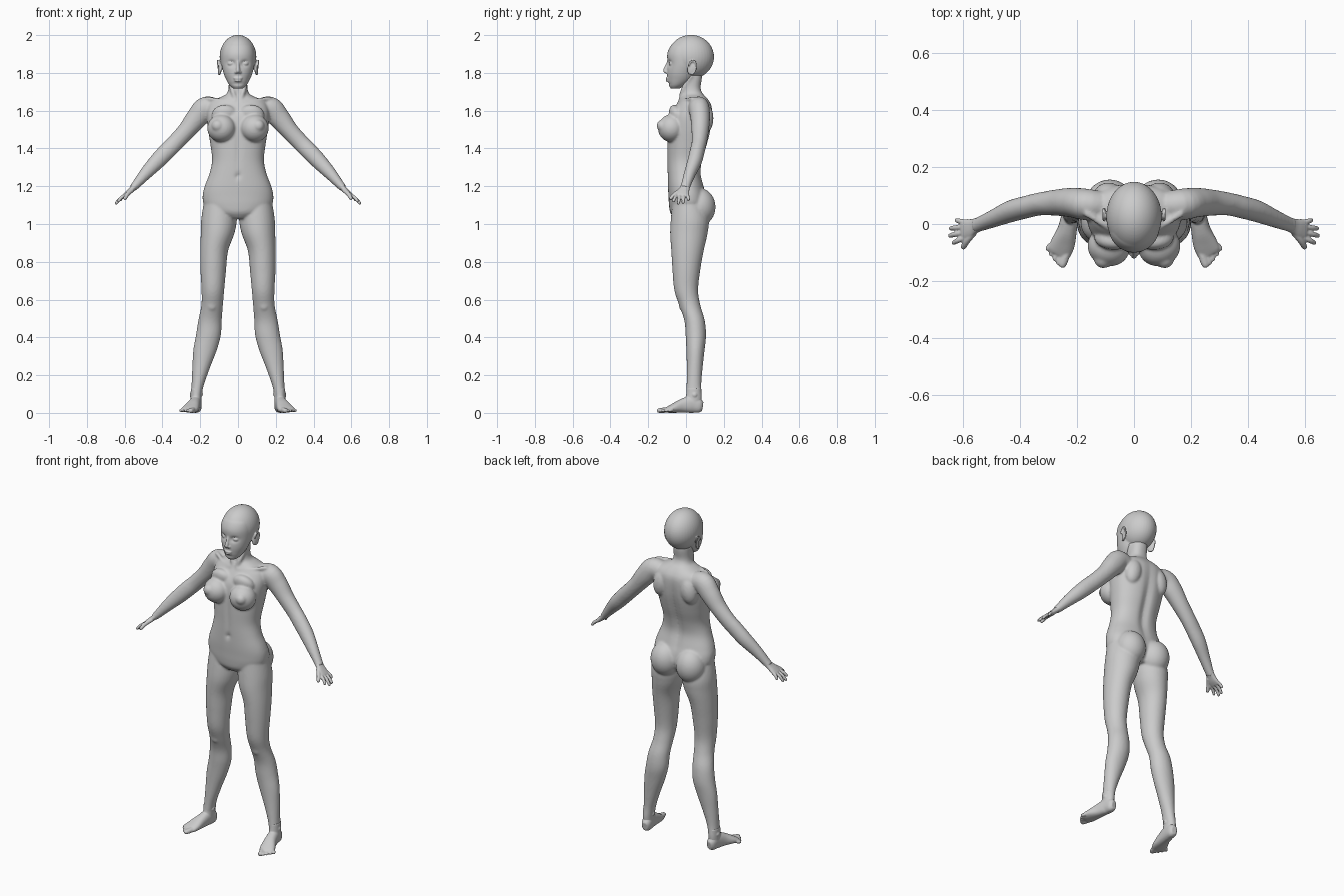
import bpy, bmesh, math
from mathutils import Vector, Matrix

X, Y, Z = Vector((1, 0, 0)), Vector((0, 1, 0)), Vector((0, 0, 1))


def smooth_path(rings, steps):
    """Catmull-Rom interpolation of (x, y, z, a, b) rings."""
    pts = [Vector(r) for r in rings]
    out = []
    for i in range(len(pts) - 1):
        p0, p1, p2, p3 = pts[max(i - 1, 0)], pts[i], pts[i + 1], pts[min(i + 2, len(pts) - 1)]
        for s in range(steps):
            t = s / steps
            out.append(0.5 * (2 * p1 + (p2 - p0) * t + (2 * p0 - 5 * p1 + 4 * p2 - p3) * t * t
                              + (3 * p1 - p0 - 3 * p2 + p3) * t ** 3))
    return out + [pts[-1]]


def loft(bm, rings, side=X, level=False, n=32, steps=5, power=2.0, mirror=False):
    """Tube through rings; a = radius along side, b = radius across it."""
    path = smooth_path(rings, steps)
    cen = [Vector(p[:3]) for p in path]
    for sx in ((1, -1) if mirror else (1,)):
        loops = []
        for i, p in enumerate(path):
            t = Z if level else (cen[min(i + 1, len(cen) - 1)] - cen[max(i - 1, 0)]).normalized()
            u = (side - t * side.dot(t)).normalized()
            w = t.cross(u)
            loop = []
            for k in range(n):
                c, s = math.cos(math.tau * k / n), math.sin(math.tau * k / n)
                q = cen[i] + u * math.copysign(abs(c) ** (2 / power), c) * p[3] \
                    + w * math.copysign(abs(s) ** (2 / power), s) * p[4]
                loop.append(bm.verts.new((q.x * sx, q.y, q.z)))
            loops.append(loop)
        for l0, l1 in zip(loops, loops[1:]):
            for k in range(n):
                bm.faces.new((l0[k], l0[(k + 1) % n], l1[(k + 1) % n], l1[k]))
        bm.faces.new(loops[0])
        bm.faces.new(loops[-1])


def ball(bm, c, r, tilt=(0, 0, 0), mirror=False):
    """Ellipsoid, optionally repeated on the other side."""
    for sx in ((1, -1) if mirror else (1,)):
        m = Matrix.Translation(c)
        for ang, ax in zip(tilt, 'XYZ'):
            m = m @ Matrix.Rotation(ang, 4, ax)
        m = Matrix.Diagonal((sx, 1, 1, 1)) @ m @ Matrix.Diagonal((*r, 1))
        bmesh.ops.create_uvsphere(bm, u_segments=40, v_segments=28, radius=1, matrix=m)


def finish(bm, name, voxel, iterations):
    """Fuse overlapping volumes into one smooth skin."""
    bmesh.ops.recalc_face_normals(bm, faces=bm.faces)
    me = bpy.data.meshes.new(name)
    bm.to_mesh(me)
    bm.free()
    ob = bpy.data.objects.new(name, me)
    bpy.context.collection.objects.link(ob)
    r = ob.modifiers.new("fuse", 'REMESH')
    r.mode, r.voxel_size, r.use_smooth_shade = 'VOXEL', voxel, True
    s = ob.modifiers.new("soften", 'SMOOTH')
    s.factor, s.iterations = 0.5, iterations
    return ob


def g(d, w):
    return math.exp(-(d / w) ** 2)


# --- body: torso and neck
bm = bmesh.new()
torso = [  # z, front y, back y, half width
    (1.03, -.06, .08, .07), (1.06, -.083, .10, .14), (1.10, -.09, .115, .18), (1.15, -.093, .11, .187),
    (1.20, -.096, .095, .176), (1.27, -.098, .08, .15), (1.34, -.099, .09, .137), (1.42, -.10, .114, .146),
    (1.50, -.098, .133, .158), (1.57, -.086, .140, .165), (1.62, -.058, .138, .16), (1.65, -.04, .125, .14),
    (1.675, -.028, .105, .085), (1.69, -.022, .09, .06), (1.72, -.02, .078, .05), (1.78, -.022, .085, .049),
    (1.83, -.02, .08, .045)]
loft(bm, [(0, (f + b) / 2, z, w, (b - f) / 2) for z, f, b, w in torso], level=True, n=64, power=2.25)
for v in bm.verts:
    x, y, z = v.co
    if y > .03:      # spine furrow
        v.co.y -= .016 * g(x, .025) * g(z - 1.38, .2)
    elif y < 0:      # midline and navel
        v.co.y += .006 * g(x, .014) * g(z - 1.4, .13) + .012 * g(x, .012) * g(z - 1.255, .014)
# chest, buttocks, shoulder blades, collar bones
ball(bm, (.088, -.078, 1.507), (.075, .07, .073), (0, 0, .25), True)
ball(bm, (.108, -.125, 1.52), (.032, .03, .032), (0, 0, .25), True)
ball(bm, (.07, -.045, 1.575), (.07, .04, .06), (.5, 0, 0), True)
ball(bm, (.085, .07, 1.09), (.086, .086, .1), mirror=True)
ball(bm, (.09, .10, 1.56), (.05, .045, .08), (0, -.2, 0), True)
loft(bm, [(.015, -.034, 1.645, .012, .012), (.08, -.016, 1.652, .01, .01), (.17, .04, 1.665, .012, .012)],
     side=Z, n=12, mirror=True)
# neck muscles
loft(bm, [(.012, -.03, 1.655, .01, .01), (.03, -.015, 1.71, .013, .013), (.045, .03, 1.79, .014, .014)],
     n=12, mirror=True)
# --- legs
loft(bm, [(.095, .01, 1.13, .083, .08), (.1, .02, 1.03, .094, .1), (.108, .015, .95, .089, .099),
          (.126, .008, .86, .074, .086), (.131, .002, .76, .068, .074), (.133, .001, .65, .06, .063),
          (.137, .02, .57, .057, .056), (.148, .045, .49, .062, .054), (.157, .052, .41, .066, .054),
          (.175, .05, .33, .062, .048), (.195, .046, .24, .047, .042), (.213, .042, .15, .033, .039),
          (.221, .042, .09, .029, .042), (.222, .04, .04, .028, .04)], level=True, mirror=True)
ball(bm, (.138, -.01, .575), (.032, .028, .042), mirror=True)
# --- arms
loft(bm, [(.09, .06, 1.60, .05, .05), (.165, .068, 1.614, .055, .062), (.215, .075, 1.565, .052, .058),
          (.27, .075, 1.497, .046, .048), (.33, .07, 1.432, .040, .045), (.375, .06, 1.387, .039, .045),
          (.43, .045, 1.33, .038, .042), (.49, .02, 1.266, .031, .033), (.54, 0, 1.208, .026, .023),
          (.558, -.006, 1.188, .026, .02)], side=Y, mirror=True)
finish(bm, "body", .0065, 5)

# --- head: skull, face, sockets
bm = bmesh.new()
ball(bm, (0, .026, 1.885), (.097, .122, .116))
face = [(1.717, -.08, -.035, .025), (1.735, -.092, .0, .045), (1.765, -.098, .04, .063), (1.80, -.101, .06, .077),
        (1.85, -.098, .08, .088), (1.90, -.099, .08, .088), (1.94, -.083, .06, .075), (1.965, -.06, .05, .05)]
loft(bm, [(0, (f + b) / 2, z, w, (b - f) / 2) for z, f, b, w in face], level=True, n=72, steps=8)
for v in bm.verts:
    x, y, z = v.co
    if y < 0:
        v.co.y += .016 * g(abs(x) - .036, .018) * g(z - 1.85, .014) + .005 * g(z - 1.742, .008) * g(x, .03)
# eyes, nose, lips
ball(bm, (.037, -.073, 1.849), (.019, .017, .012), mirror=True)
loft(bm, [(0, -.090, 1.868, .007, .008), (0, -.1, 1.84, .008, .01), (0, -.11, 1.812, .011, .012),
          (0, -.105, 1.798, .011, .008)], level=True, n=16)
ball(bm, (.011, -.101, 1.803), (.008, .01, .007), mirror=True)
ball(bm, (0, -.098, 1.771), (.024, .010, .006))
ball(bm, (0, -.097, 1.759), (.02, .010, .006))
# ears: plate plus curled rim
ball(bm, (.096, .027, 1.825), (.008, .02, .036), (-.2, 0, -.35), True)
for sx in (1, -1):
    rim = [(sx * (.104 + .004 * math.sin(a)), .031 + .021 * math.cos(a) + .006 * math.sin(a),
            1.827 + .038 * math.sin(a), .005, .005) for a in [math.radians(d) for d in range(-80, 200, 35)]]
    loft(bm, rim, side=X, n=10)
finish(bm, "head", .0042, 3)

# --- hands: palm, fingers, thumb
bm = bmesh.new()
loft(bm, [(.535, .002, 1.212, .023, .019), (.56, -.008, 1.186, .027, .015), (.58, -.016, 1.167, .034, .014),
          (.598, -.02, 1.152, .036, .011), (.604, -.021, 1.147, .03, .008)], side=Y, n=24, power=2.4, mirror=True)
fingers = [((.592, -.048, 1.155), (.637, -.068, 1.119)), ((.596, -.03, 1.152), (.65, -.042, 1.106)),
           ((.596, -.01, 1.152), (.647, -.016, 1.109)), ((.59, .006, 1.157), (.626, .014, 1.125)),
           ((.56, -.028, 1.18), (.602, -.086, 1.132))]
for i, (p, q) in enumerate(fingers):
    p, q = Vector(p), Vector(q)
    r = .0095 if i != 4 else .012
    mid = p.lerp(q, .5) + Vector((.003, 0, .003))
    loft(bm, [(*p, r, r), (*mid, r * .95, r * .95), (*p.lerp(q, .9), r * .8, r * .8), (*q, r * .4, r * .4)],
         side=Y, n=14, mirror=True)
finish(bm, "hands", .0032, 2)

# --- feet: sole and instep, ankle bones, toes
bm = bmesh.new()
loft(bm, [(.217, .088, .034, .016, .024), (.219, .07, .037, .027, .037), (.224, .03, .045, .03, .045),
          (.234, -.02, .037, .034, .037), (.248, -.065, .025, .042, .025), (.26, -.095, .017, .042, .016),
          (.266, -.108, .014, .036, .011)], n=32, power=2.3, mirror=True)
loft(bm, [(.22, .042, .13, .03, .038), (.222, .04, .08, .029, .042), (.224, .03, .04, .028, .045)],
     level=True, mirror=True)
ball(bm, (.246, .045, .095), (.01, .014, .014), mirror=True)
ball(bm, (.196, .038, .1), (.01, .014, .014), mirror=True)
for i in range(5):
    t = i / 4
    p = Vector((.236 + .055 * t, -.10 + .028 * t, .016))
    q = Vector((.254 + .052 * t, -.152 + .06 * t ** 1.4, .011))
    r = .015 if i == 0 else .0105 - .001 * t
    loft(bm, [(*p, r, r), (*p.lerp(q, .6), r, r * .9), (*p.lerp(q, .9), r * .8, r * .75), (*q, r * .4, r * .4)],
         n=14, mirror=True)
finish(bm, "feet", .004, 2)
